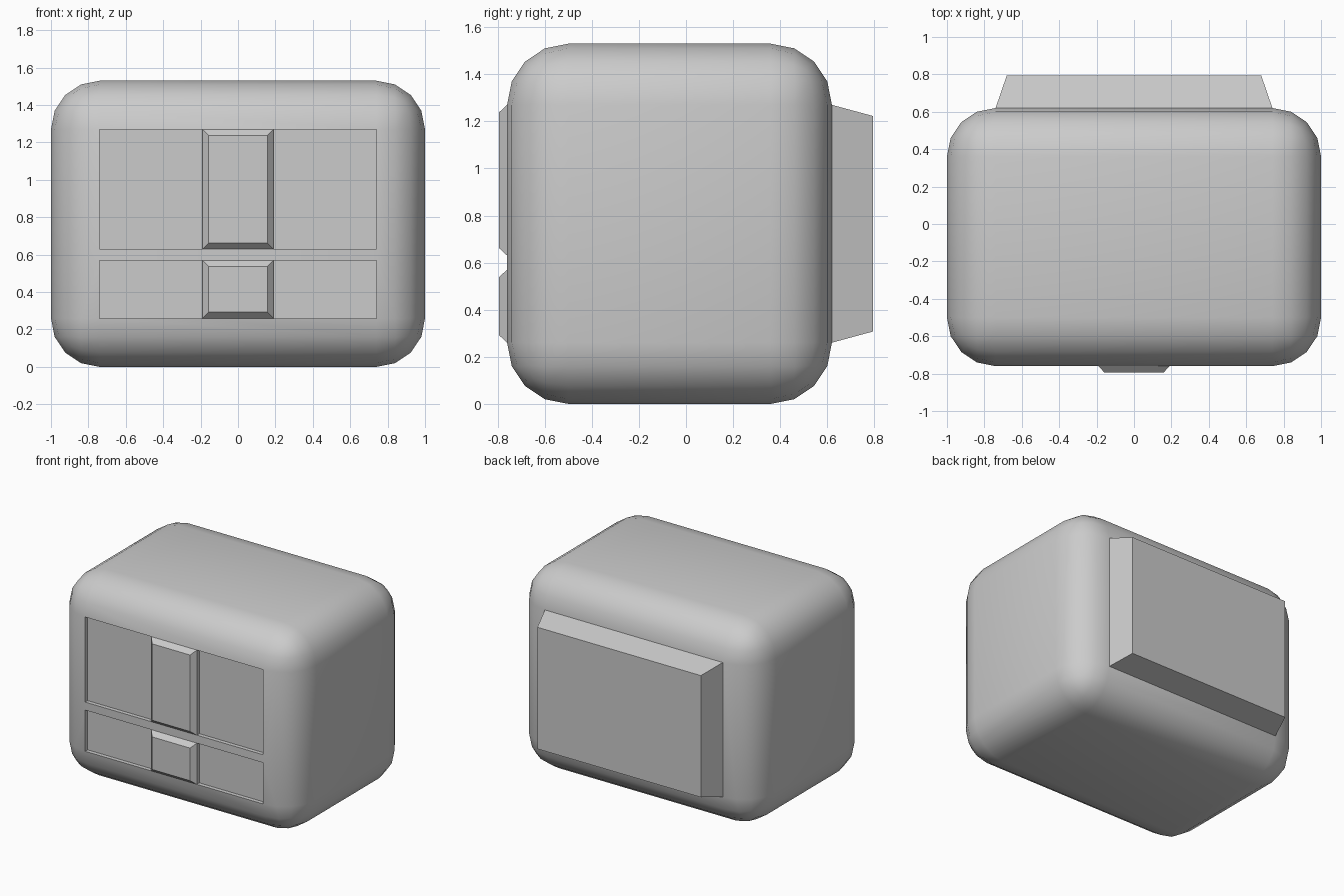
import bpy, bmesh, math
from mathutils import Vector

cube = bpy.data.objects.get("Cube")
if cube:
    bpy.data.objects.remove(cube)

LOW, HIGH = Vector((-1, -0.76, 0)), Vector((1, 0.62, 1.53))
ROUND = 0.26       # corner radius
RECESS = 0.03      # depth of the side panels
HALF_RIB = 0.19    # half width of the raised centre panels
GAP = (0.57, 0.63) # strip between lower and upper panels

grey = bpy.data.materials.new("light grey")
grey.use_nodes = True
grey.diffuse_color = (0.6, 0.6, 0.6, 1)
grey.node_tree.nodes["Principled BSDF"].inputs["Base Color"].default_value = grey.diffuse_color

bm = bmesh.new()


def flat_faces(y):
    return [f for f in bm.faces if all(abs(v.co.y - y) < 1e-4 for v in f.verts)]


def cut_front(point, normal):
    faces = flat_faces(LOW.y)
    edges = {e for f in faces for e in f.edges}
    verts = {v for f in faces for v in f.verts}
    bmesh.ops.bisect_plane(bm, geom=[*faces, *edges, *verts], dist=1e-5,
                           plane_co=point, plane_no=normal)


def push(face, distance, scale_x=1, scale_z=1):
    # extrude one face along y and taper its end about the centre
    new = bmesh.ops.extrude_discrete_faces(bm, faces=[face])["faces"][0]
    centre = new.calc_center_bounds()
    for v in new.verts:
        v.co.x = centre.x + (v.co.x - centre.x) * scale_x
        v.co.z = centre.z + (v.co.z - centre.z) * scale_z
        v.co.y += distance


# rounded body
bmesh.ops.create_cube(bm, size=1)
size, middle = HIGH - LOW, (HIGH + LOW) / 2
for v in bm.verts:
    v.co = Vector(a * b for a, b in zip(v.co, size)) + middle
bmesh.ops.bevel(bm, geom=bm.edges[:], offset=ROUND, offset_type='OFFSET',
                segments=4, profile=0.5, affect='EDGES')

# back housing
push(flat_faces(HIGH.y)[0], 0.175, 0.68 / 0.74, 0.915 / 1.01)

# front panels: recessed at the sides, raised in the centre
for z in GAP:
    cut_front((0, 0, z), (0, 0, 1))
for x in (-HALF_RIB, HALF_RIB):
    cut_front((x, 0, 0), (1, 0, 0))
for face in flat_faces(LOW.y):
    c = face.calc_center_bounds()
    if GAP[0] < c.z < GAP[1]:
        continue
    if abs(c.x) > HALF_RIB:
        push(face, RECESS)
    else:
        width, height = 2 * HALF_RIB, 2 * abs(face.verts[0].co.z - c.z)
        push(face, -0.035, 1 - 0.065 / width, 1 - 0.065 / height)

bmesh.ops.recalc_face_normals(bm, faces=bm.faces[:])
mesh = bpy.data.meshes.new("rounded_case")
bm.to_mesh(mesh)
bm.free()
mesh.materials.append(grey)
case = bpy.data.objects.new("rounded_case", mesh)
bpy.context.collection.objects.link(case)

bpy.ops.object.select_all(action='DESELECT')
case.select_set(True)
bpy.context.view_layer.objects.active = case
bpy.ops.object.shade_smooth_by_angle(angle=math.radians(30))
